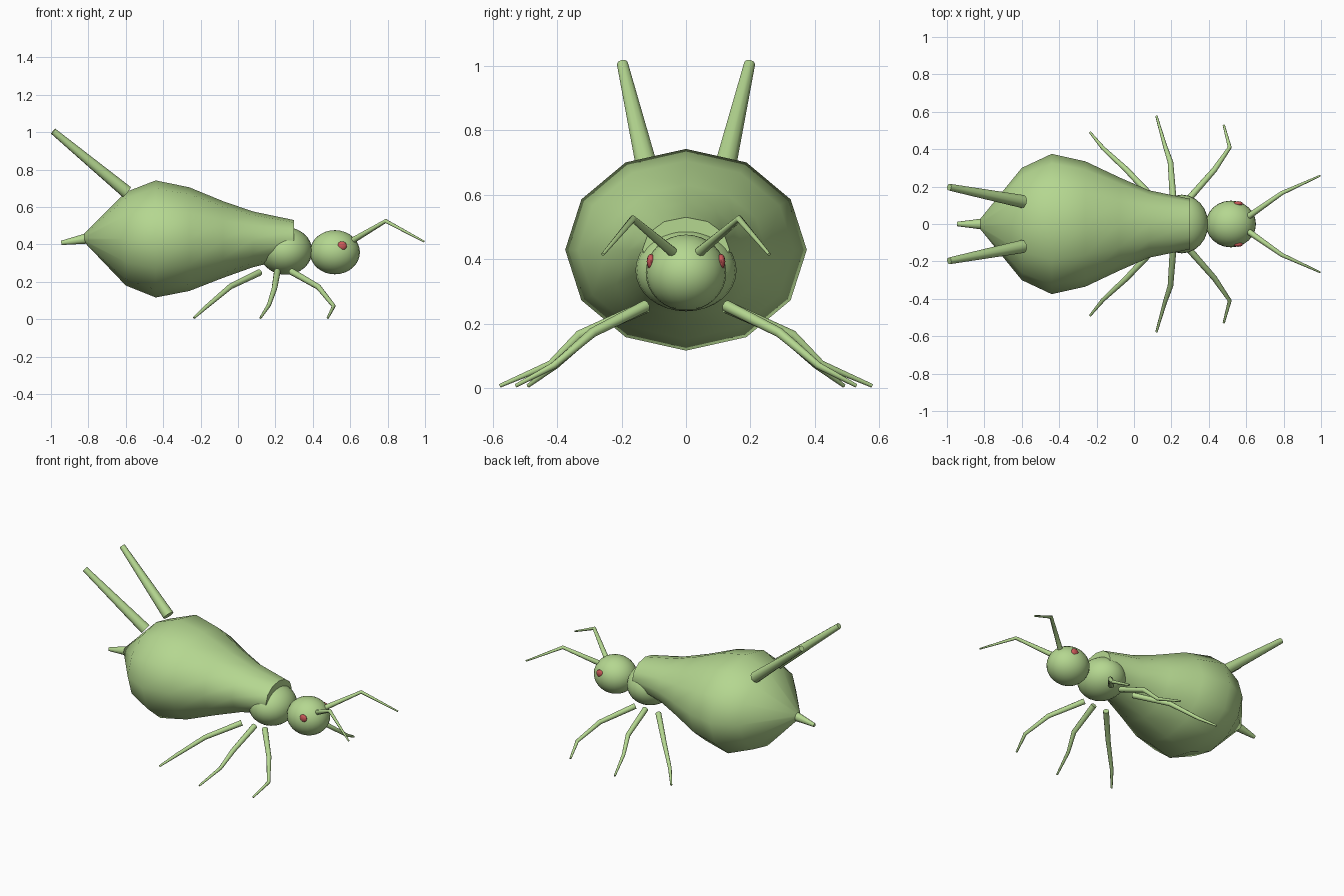
import bpy, bmesh, math
from mathutils import Vector

if "Cube" in bpy.data.objects:
    bpy.data.objects.remove(bpy.data.objects["Cube"])


def material(name, color):
    m = bpy.data.materials.new(name)
    m.diffuse_color = color
    m.use_nodes = True
    m.node_tree.nodes["Principled BSDF"].inputs["Base Color"].default_value = m.diffuse_color
    return m


GREEN = material("leaf_green", (0.46, 0.68, 0.28, 1))
RED = material("eye_red", (0.6, 0.1, 0.1, 1))


def finish(name, bm, mat, angle=50):
    bmesh.ops.recalc_face_normals(bm, faces=bm.faces)
    me = bpy.data.meshes.new(name)
    bm.to_mesh(me)
    bm.free()
    me.materials.append(mat)
    ob = bpy.data.objects.new(name, me)
    bpy.context.collection.objects.link(ob)
    bpy.ops.object.select_all(action='DESELECT')
    ob.select_set(True)
    bpy.context.view_layer.objects.active = ob
    bpy.ops.object.shade_smooth_by_angle(angle=math.radians(angle))
    return ob


def loft(name, rings, mat, angle=50):
    """Skin a list of vertex-position rings and cap both ends."""
    bm = bmesh.new()
    loops = [[bm.verts.new(p) for p in ring] for ring in rings]
    n = len(loops[0])
    for a, b in zip(loops, loops[1:]):
        for i in range(n):
            j = (i + 1) % n
            bm.faces.new((a[i], a[j], b[j], b[i]))
    bm.faces.new(loops[0])
    bm.faces.new(loops[-1])
    return finish(name, bm, mat, angle)


def tube(name, path, radii, sides=10):
    """Tapered, jointed limb along a path."""
    pts = [Vector(p) for p in path]
    rings = []
    for i, p in enumerate(pts):
        d = Vector()
        if i:
            d += (p - pts[i - 1]).normalized()
        if i < len(pts) - 1:
            d += (pts[i + 1] - p).normalized()
        d.normalize()
        u = d.cross(Vector((0, 0, 1))).normalized()
        v = d.cross(u)
        angs = [2 * math.pi * k / sides for k in range(sides)]
        rings.append([p + radii[i] * (u * math.cos(a) + v * math.sin(a)) for a in angs])
    return loft(name, rings, GREEN)


def ellipsoid(name, center, size, mat, seg=24, rows=16):
    bm = bmesh.new()
    bmesh.ops.create_uvsphere(bm, u_segments=seg, v_segments=rows, radius=1)
    bmesh.ops.scale(bm, vec=size, verts=bm.verts)
    bmesh.ops.translate(bm, vec=center, verts=bm.verts)
    return finish(name, bm, mat)


# Abdomen: 12-sided sections as (x, half width, half height, centre z)
sections = [(-0.82, 0.03, 0.025, 0.435), (-0.60, 0.30, 0.25, 0.43),
            (-0.44, 0.375, 0.313, 0.429), (-0.26, 0.335, 0.277, 0.428),
            (-0.08, 0.25, 0.205, 0.426), (0.08, 0.18, 0.149, 0.427),
            (0.30, 0.135, 0.10, 0.43)]
loft("abdomen", [[(x, w * math.sin(k * math.pi / 6), z + h * math.cos(k * math.pi / 6))
                  for k in range(12)] for x, w, h, z in sections], GREEN)

# Tail, thorax and head
tube("tail", [(-0.79, 0, 0.435), (-0.945, 0, 0.408)], [0.032, 0.012])
ellipsoid("thorax", (0.255, 0, 0.365), (0.142, 0.157, 0.127), GREEN)
ellipsoid("head", (0.518, 0, 0.358), (0.134, 0.125, 0.118), GREEN)

# Mirrored limbs: path on the +y side and radii
limbs = {
    "cornicle": ([(-0.595, 0.12, 0.68), (-0.988, 0.197, 1.005)], [0.035, 0.018]),
    "antenna": ([(0.615, 0.042, 0.422), (0.79, 0.165, 0.525), (0.995, 0.258, 0.415)],
                [0.016, 0.011, 0.005]),
    "front_leg": ([(0.285, 0.125, 0.255), (0.43, 0.29, 0.172), (0.512, 0.41, 0.07),
                   (0.48, 0.528, 0.007)], [0.018, 0.015, 0.011, 0.006]),
    "middle_leg": ([(0.21, 0.125, 0.255), (0.195, 0.33, 0.165), (0.165, 0.42, 0.075),
                    (0.12, 0.577, 0.007)], [0.018, 0.015, 0.011, 0.006]),
    "hind_leg": ([(0.115, 0.125, 0.25), (-0.04, 0.29, 0.175), (-0.165, 0.405, 0.07),
                  (-0.235, 0.49, 0.007)], [0.018, 0.015, 0.011, 0.006]),
}
for side, s in (("left", 1), ("right", -1)):
    for name, (path, radii) in limbs.items():
        tube(f"{side}_{name}", [(x, s * y, z) for x, y, z in path], radii)
    # Eyes set into the sides of the head
    ellipsoid(f"{side}_eye", (0.556, s * 0.109, 0.392), (0.026, 0.013, 0.024), RED, 12, 8)
